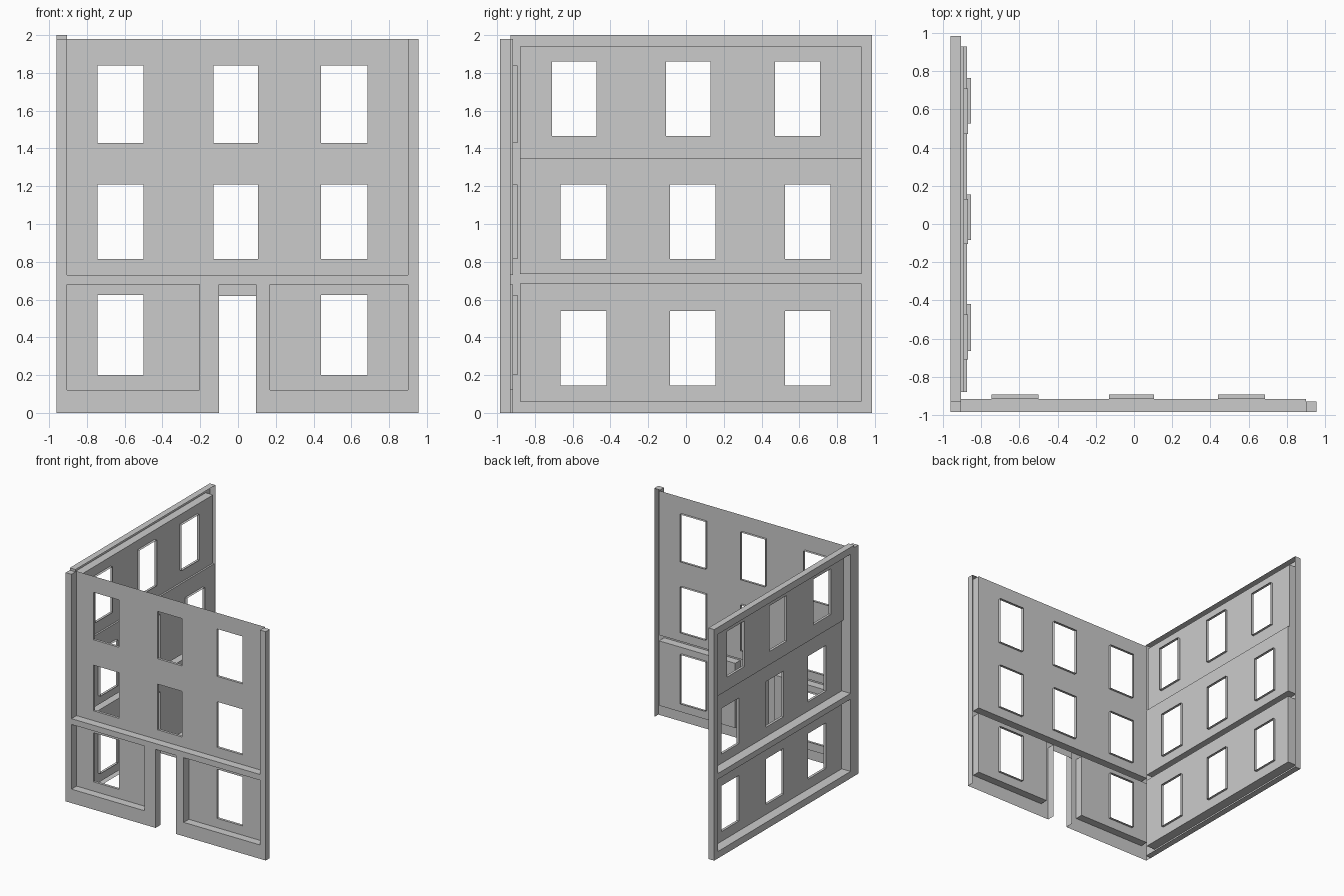
import bpy, bmesh

if "Cube" in bpy.data.objects:
    bpy.data.objects.remove(bpy.data.objects["Cube"])

# A wall is drawn in (u, z) with d as depth behind its outer face
front = (lambda u, z, d: (u, -0.985 + d, z), False)
left = (lambda u, z, d: (-0.96 + d, u, z), True)


class Part:
    """One open shell part, made of flat sheets and rectangular sleeves."""

    def __init__(self, name, plane):
        self.name, (self.place, self.flip) = name, plane
        self.bm = bmesh.new()

    def face(self, pts, reverse=False):
        if reverse != self.flip:
            pts = pts[::-1]
        self.bm.faces.new([self.bm.verts.new(self.place(*p)) for p in pts])

    def sheet(self, rect, d, holes=()):
        # flat rectangle with rectangular holes left out
        us = sorted({v for r in (rect, *holes) for v in (r[0], r[1]) if rect[0] <= v <= rect[1]})
        zs = sorted({v for r in (rect, *holes) for v in (r[2], r[3]) if rect[2] <= v <= rect[3]})
        for a, b in zip(us, us[1:]):
            for c, e in zip(zs, zs[1:]):
                u, z = (a + b) / 2, (c + e) / 2
                if any(h[0] < u < h[1] and h[2] < z < h[3] for h in holes):
                    continue
                self.face([(a, c, d), (b, c, d), (b, e, d), (a, e, d)])

    def sleeve(self, rect, d0, d1, sides="brtl", outward=False):
        # sides of a recess (facing in) or of the wall edge (facing out)
        a, b, c, e = rect
        p = [(a, c), (b, c), (b, e), (a, e)]
        for i, s in enumerate("brtl"):
            if s in sides:
                q, r = p[i], p[(i + 1) % 4]
                self.face([(*q, d0), (*r, d0), (*r, d1), (*q, d1)], outward)

    def finish(self):
        bmesh.ops.remove_doubles(self.bm, verts=self.bm.verts, dist=0.0005)
        mesh = bpy.data.meshes.new(self.name)
        self.bm.to_mesh(mesh)
        self.bm.free()
        bpy.context.collection.objects.link(bpy.data.objects.new(self.name, mesh))


def windows(columns, z0, z1):
    return [(a, b, z0, z1) for a, b in columns]


# Window openings
f_cols = [(-0.745, -0.5), (-0.13, 0.105), (0.44, 0.685)]
f_low = windows(f_cols[::2], 0.2, 0.625)
f_high = windows(f_cols, 0.815, 1.21) + windows(f_cols, 1.43, 1.84)
l_cols = [(-0.665, -0.42), (-0.085, 0.155), (0.525, 0.765)]
l_low = windows(l_cols, 0.145, 0.54)
l_mid = windows(l_cols, 0.815, 1.21)
l_top = windows([(-0.71, -0.475), (-0.105, 0.13), (0.47, 0.71)], 1.465, 1.86)

# Front wall frame with its doorway
door = (-0.1, 0.095, 0, 0.68)
lower_a, lower_b = (-0.905, -0.205, 0.12, 0.68), (0.17, 0.9, 0.12, 0.68)
upper = (-0.905, 0.9, 0.73, 1.98)
frame = Part("front_frame", front)
frame.sheet((-0.96, 0.955, 0, 1.98), 0, [door, lower_a, lower_b, upper])
frame.sleeve((-0.96, 0.955, 0, 1.98), 0, 0.055, "r", True)
for u0, u1 in ((-0.96, -0.905), (0.9, 0.955)):
    frame.sleeve((u0, u1, 0, 1.98), 0, 0.055, "t", True)
frame.finish()

doorway = Part("doorway", front)
doorway.sleeve(door, 0, 0.07, "rtl")
doorway.sheet((-0.1, 0.095, 0.62, 0.68), 0.07)
doorway.finish()

# Recessed front panels
panels = Part("front_panels", front)
for rect, sides in ((lower_a, "brtl"), (lower_b, "brtl"), (upper, "brl")):
    panels.sheet(rect, 0.07, [w for w in f_low + f_high if rect[0] < w[0] < rect[1] and rect[2] < w[2] < rect[3]])
    panels.sleeve(rect, 0, 0.07, sides)
panels.finish()

# Left wall frame with edge returns
l_lower, l_upper = (-0.88, 0.93, 0.06, 0.685), (-0.88, 0.93, 0.735, 1.94)
frame = Part("left_frame", left)
frame.sheet((-0.985, 0.985, 0, 1.98), 0, [l_lower, l_upper])
frame.sheet((-0.93, 0.985, 1.98, 2), 0)
frame.sleeve((-0.93, 0.985, 0, 2), 0, 0.055, "brt", True)
frame.sleeve((-0.93, 0.985, 1.35, 2), 0, 0.055, "l", True)
frame.finish()

# Recessed left panels; the top storey sits slightly further out
panels = Part("left_panels", left)
panels.sheet(l_lower, 0.085, l_low)
panels.sleeve(l_lower, 0, 0.085)
middle, top = (-0.88, 0.93, 0.735, 1.35), (-0.88, 0.93, 1.35, 1.94)
panels.sheet(middle, 0.085, l_mid)
panels.sleeve(middle, 0, 0.085, "brl")
panels.sleeve(middle, 0.07, 0.085, "t")
panels.sheet(top, 0.07, l_top)
panels.sleeve(top, 0, 0.07, "rtl")
panels.finish()

# Window reveals projecting behind the panels
for name, plane, groups in (("front_window_reveals", front, [(f_low + f_high, 0.07)]),
                            ("left_window_reveals", left, [(l_low + l_mid, 0.085), (l_top, 0.07)])):
    reveals = Part(name, plane)
    for rects, d in groups:
        for r in rects:
            reveals.sleeve(r, d, d + 0.022)
    reveals.finish()
